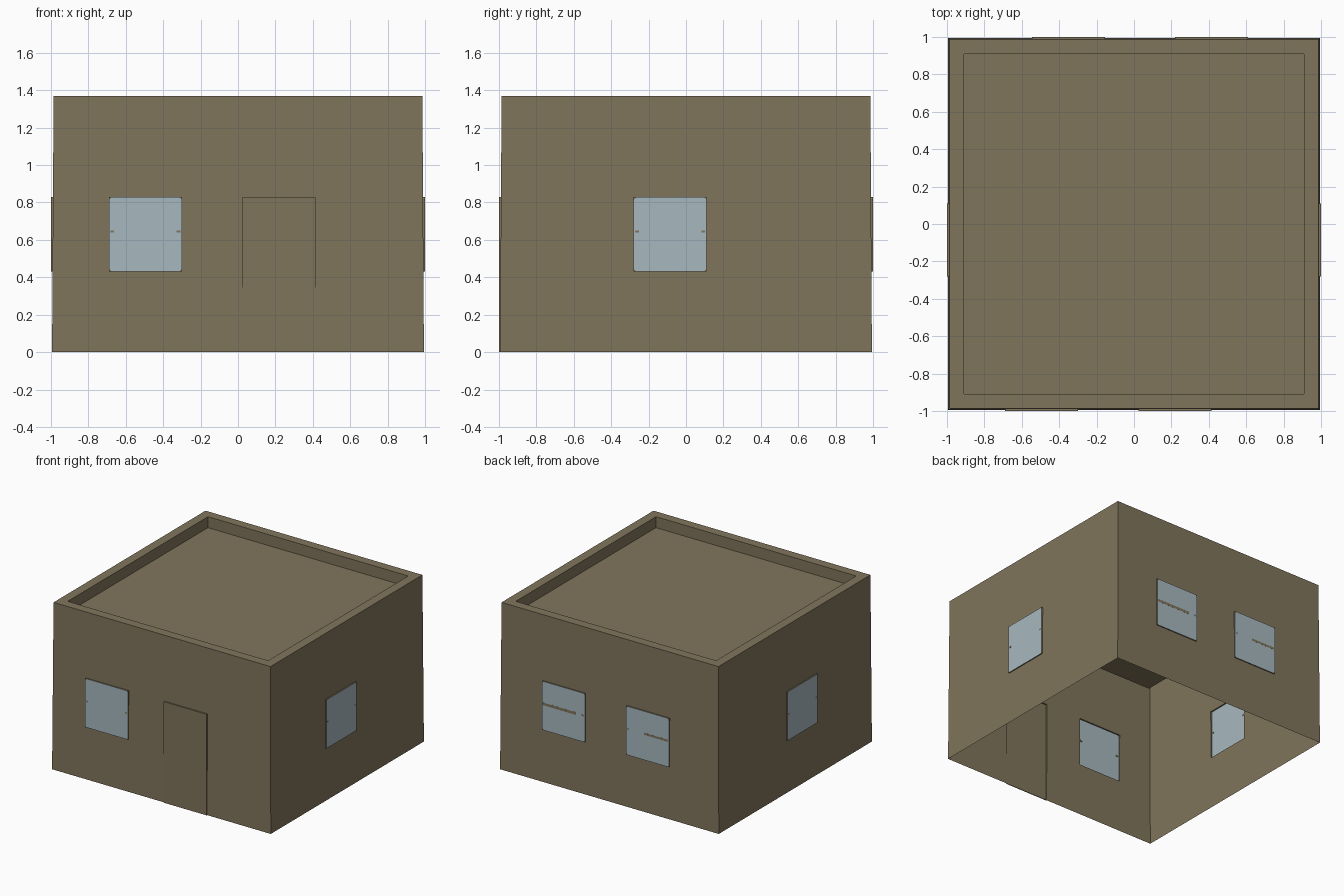
import bpy, bmesh
from mathutils import Matrix
from math import pi

if "Cube" in bpy.data.objects:
    bpy.data.objects.remove(bpy.data.objects["Cube"])

H, BASE, TOP = 1.37, 0.994, 0.986      # height, half width at ground and at top
RIM, DECK = 0.91, 1.28                 # parapet inner half width, roof deck height
FACE = 1.0                             # plane of the raised windows and door
Z0, Z1 = 0.43, 0.83                    # window bottom and top


def material(name, rgb):
    m = bpy.data.materials.new(name)
    m.diffuse_color = (*rgb, 1)
    m.use_nodes = True
    m.node_tree.nodes["Principled BSDF"].inputs["Base Color"].default_value = m.diffuse_color
    return m


clay = material("clay", (0.216, 0.178, 0.107))
glass = material("pale_glass", (0.386, 0.479, 0.523))


def half(z):
    return BASE + (TOP - BASE) * z / H


def finish(name, bm, angle, mats):
    me = bpy.data.meshes.new(name)
    bm.transform(Matrix.Rotation(angle, 4, 'Z'))
    bm.to_mesh(me)
    bm.free()
    for m in mats:
        me.materials.append(m)
    ob = bpy.data.objects.new(name, me)
    bpy.context.collection.objects.link(ob)
    return ob


def face(bm, pts):
    return bm.faces.new([bm.verts.new(p) for p in pts])


# Every side is built as the front (-y) side, then turned into place
def wall(name, angle, openings):
    bm = bmesh.new()
    us = sorted({-1, 1} | {u for o in openings for u in o[:2]})
    zs = sorted({0, H} | {z for o in openings for z in o[2:]})

    def pt(u, z):
        return (u * half(z) if abs(u) == 1 else u, -half(z), z)
    for a, b in zip(us, us[1:]):
        for c, d in zip(zs, zs[1:]):
            if not any(o[0] <= a and b <= o[1] and o[2] <= c and d <= o[3] for o in openings):
                face(bm, [pt(a, c), pt(b, c), pt(b, d), pt(a, d)])
    bmesh.ops.remove_doubles(bm, verts=bm.verts, dist=1e-5)
    finish(name, bm, angle, [clay])


# Raised panel filling an opening; a window gets a cut-cornered glass pane
def panel(name, angle, a, b, c, d, pane):
    bm = bmesh.new()
    ring = [(a, c), (b, c), (b, d), (a, d)]
    back = [bm.verts.new((u, -half(z), z)) for u, z in ring]
    front = [bm.verts.new((u, -FACE, z)) for u, z in ring]
    for i in range(4):
        j = (i + 1) % 4
        bm.faces.new([back[i], back[j], front[j], front[i]])
    cap = bm.faces.new(front)
    if pane:
        bmesh.ops.inset_region(bm, faces=[cap], thickness=0.01)
        bmesh.ops.bevel(bm, geom=list(cap.verts), offset=0.016, segments=1, affect='VERTICES')
        for f in bm.faces:
            if f.normal.y < -0.9 and f.calc_area() > 0.1:
                f.material_index = 1
    finish(name, bm, angle, [clay, glass])


# Thin piece of glazing bar, showing on both sides of the pane
def bar(name, angle, a, b, thick):
    bm = bmesh.new()
    bmesh.ops.create_cube(bm, size=1)
    bm.transform(Matrix.Translation(((a + b) / 2, -FACE + 0.0015, 0.645))
                 @ Matrix.Diagonal((b - a, 0.004, thick, 1)))
    finish(name, bm, angle, [clay])


W = 0.39
sides = {   # angle, window left edges, door, glazing bars (in the turned frame)
    "front": (0, [-0.69], (0.025, 0.415, 0, Z1), []),
    "right": (pi / 2, [-0.28], None, []),
    "back": (pi, [-0.61, 0.155], None, [(-0.60, -0.30, 0.022), (0.32, 0.535, 0.018)]),
    "left": (-pi / 2, [-0.11], None, []),
}
for side, (angle, lefts, door, bars) in sides.items():
    windows = [(u, u + W, Z0, Z1) for u in lefts]
    wall(side + "_wall", angle, windows + ([door] if door else []))
    for i, w in enumerate(windows):
        panel(f"{side}_window_{i + 1}", angle, *w, True)
        for k, u in enumerate((w[0] + 0.008, w[1] - 0.028)):
            bar(f"{side}_bar_stub_{i + 1}_{k + 1}", angle, u, u + 0.02, 0.012)
    if door:
        panel("door", angle, *door, False)
    for i, b in enumerate(bars):
        bar(f"{side}_glazing_bar_{i + 1}", angle, *b)

# Flat roof: parapet rim, inner sides and sunken deck
bm = bmesh.new()
loops = [[bm.verts.new((sx * r, sy * r, z)) for sx, sy in ((-1, -1), (1, -1), (1, 1), (-1, 1))]
         for r, z in ((TOP, H), (RIM, H), (RIM, DECK))]
for lo, hi in zip(loops, loops[1:]):
    for i in range(4):
        j = (i + 1) % 4
        bm.faces.new([lo[i], lo[j], hi[j], hi[i]])
bm.faces.new(loops[-1])
finish("roof", bm, 0, [clay])
